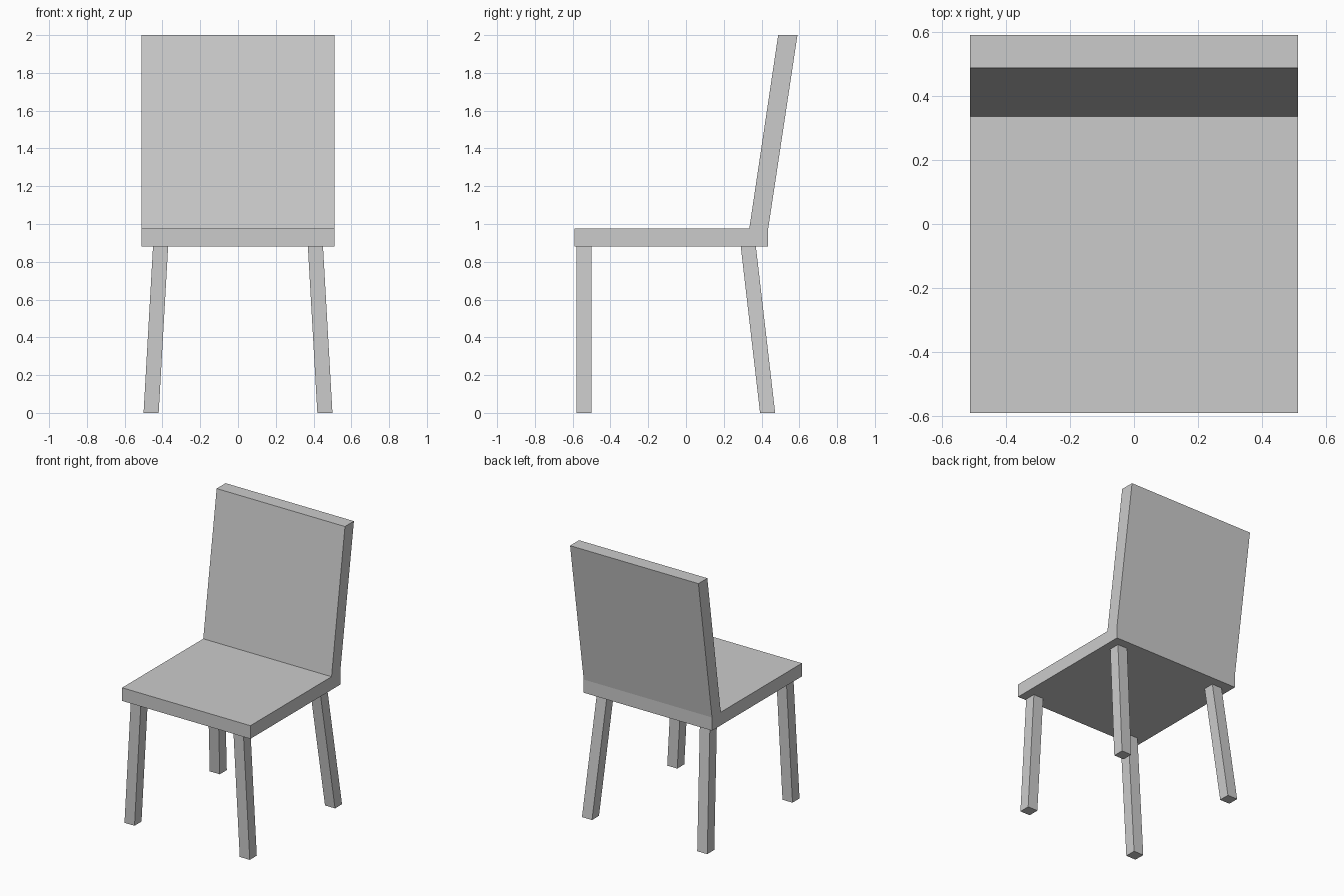
import bpy
import bmesh

cube = bpy.data.objects.get("Cube")
if cube:
    bpy.data.objects.remove(cube, do_unlink=True)

grey = bpy.data.materials.new("light grey")
grey.use_nodes = True
colour = (0.6, 0.6, 0.6, 1)
grey.diffuse_color = colour
grey.node_tree.nodes["Principled BSDF"].inputs["Base Color"].default_value = colour


def prism(name, ring, offset):
    """Sweep a closed ring of points along an offset into a capped solid."""
    bm = bmesh.new()
    face = bm.faces.new([bm.verts.new(p) for p in ring])
    swept = bmesh.ops.extrude_face_region(bm, geom=[face], use_keep_orig=True)["geom"]
    moved = [v for v in swept if isinstance(v, bmesh.types.BMVert)]
    bmesh.ops.translate(bm, verts=moved, vec=offset)
    bmesh.ops.recalc_face_normals(bm, faces=bm.faces)
    mesh = bpy.data.meshes.new(name)
    bm.to_mesh(mesh)
    bm.free()
    mesh.materials.append(grey)
    obj = bpy.data.objects.new(name, mesh)
    bpy.context.collection.objects.link(obj)
    return obj


# Seat and leaning backrest share one side profile (y, z)
HALF_WIDTH = 0.512
SEAT_BOTTOM, SEAT_TOP = 0.88, 0.975
profile = [(-0.59, SEAT_BOTTOM), (0.435, SEAT_BOTTOM), (0.435, SEAT_TOP),
           (0.59, 2.0), (0.488, 2.0), (0.335, SEAT_TOP), (-0.59, SEAT_TOP)]
prism("seat_and_backrest", [(-HALF_WIDTH, y, z) for y, z in profile],
      (2 * HALF_WIDTH, 0, 0))

# Square legs splay outwards; the back pair also rakes backwards
LEG = 0.04
for side_name, side in (("left", 1), ("right", -1)):
    for end_name, foot_y, top_y in (("front", -0.54, -0.54), ("back", 0.432, 0.33)):
        foot_x, top_x = side * 0.46, side * 0.41
        ring = [(foot_x + dx * LEG, foot_y + dy * LEG, 0)
                for dx, dy in ((-1, -1), (1, -1), (1, 1), (-1, 1))]
        prism(f"{end_name}_{side_name}_leg", ring,
              (top_x - foot_x, top_y - foot_y, SEAT_BOTTOM))
